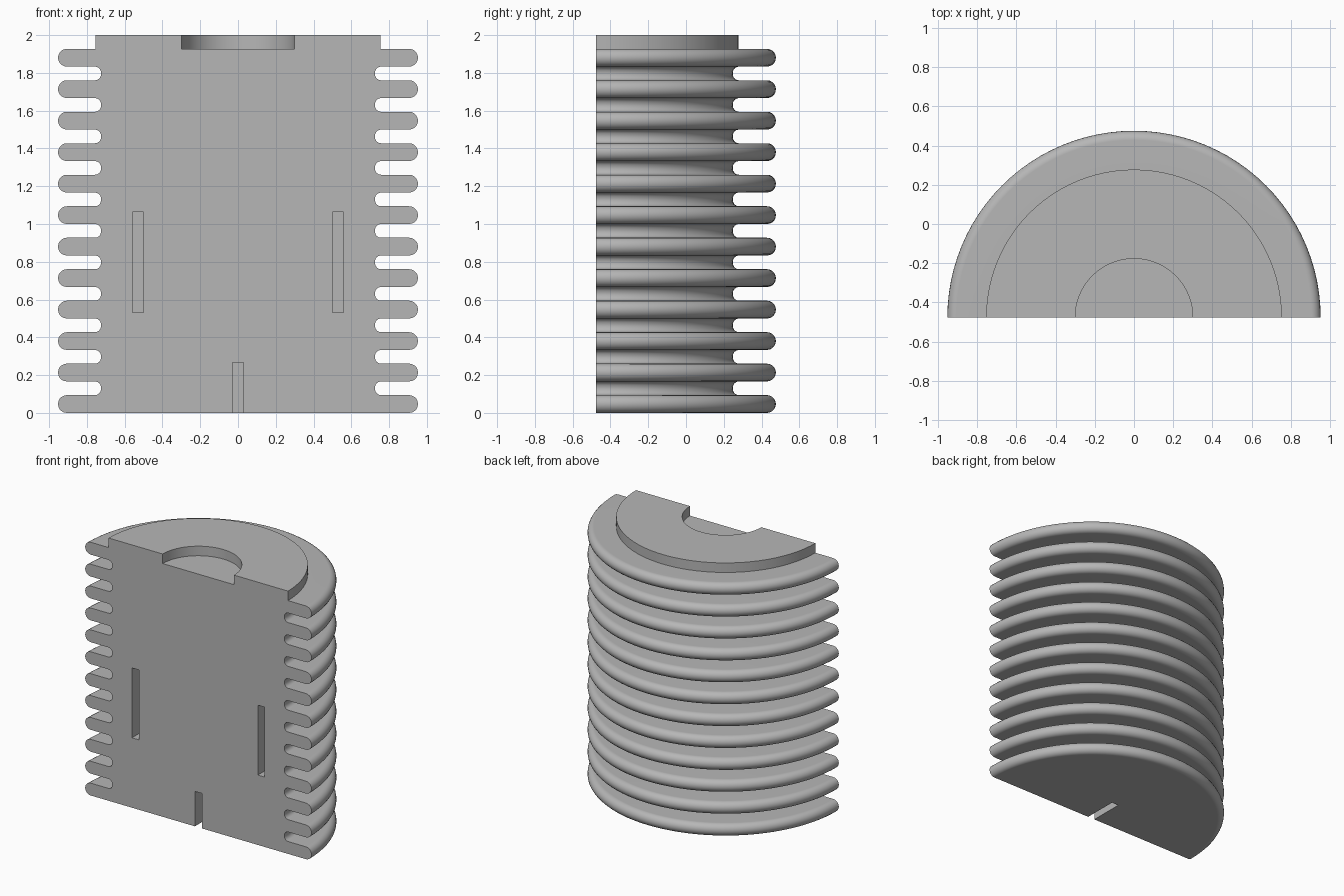
import bpy, bmesh
from math import pi, sin, cos
from mathutils import Vector

cube = bpy.data.objects.get("Cube")
if cube:
    bpy.data.objects.remove(cube, do_unlink=True)

FINS = 12
PITCH = 2.0 / FINS
FIN = 0.094               # fin thickness
R_FIN, R_CORE, R_GROOVE = 0.953, 0.755, 0.725
FILLET = 0.032
R_BORE = 0.30
BACK = 0.477              # flat face sits at y = -BACK
TAB = 0.266               # slot depth

grey = bpy.data.materials.new("light_grey")
grey.use_nodes = True
colour = (0.47, 0.47, 0.47, 1)
grey.diffuse_color = colour
grey.node_tree.nodes["Principled BSDF"].inputs["Base Color"].default_value = colour


def arc(cx, cz, r, a0, a1, n):
    return [(cx + r * cos(a0 + (a1 - a0) * i / n),
             cz + r * sin(a0 + (a1 - a0) * i / n)) for i in range(n + 1)]


# Half section: rounded fins with filleted grooves, stepped top and bore recess
profile = [(0, 0)]
for k in range(FINS):
    z = k * PITCH
    r = FIN / 2
    profile += arc(R_FIN - r, z + r, r, -pi / 2, pi / 2, 10)
    if k < FINS - 1:
        profile += arc(R_GROOVE + FILLET, z + FIN + FILLET, FILLET, -pi / 2, -pi, 4)
        profile += arc(R_GROOVE + FILLET, z + PITCH - FILLET, FILLET, pi, pi / 2, 4)
shelf = (FINS - 1) * PITCH + FIN
profile += [(R_CORE, shelf), (R_CORE, 2), (R_BORE, 2), (R_BORE, shelf), (0, shelf)]

# Revolve the section through half a turn and close the flat face
bm = bmesh.new()
start = [bm.verts.new((x, 0, z)) for x, z in profile]
edges = [bm.edges.new(pair) for pair in zip(start, start[1:])]
result = bmesh.ops.spin(bm, geom=start + edges, cent=(0, 0, 0), axis=(0, 0, 1),
                        angle=pi, steps=48, use_duplicate=False)
bmesh.ops.remove_doubles(bm, verts=bm.verts[:], dist=1e-5)
rim = [e for e in bm.edges if e.is_boundary]
bmesh.ops.contextual_create(bm, geom=rim)
for v in bm.verts:
    if abs(v.co.y) < 1e-4:
        v.co.y = 0
    v.co.y -= BACK
bmesh.ops.recalc_face_normals(bm, faces=bm.faces[:])
mesh = bpy.data.meshes.new("finned_half_body")
bm.to_mesh(mesh)
bm.free()
body = bpy.data.objects.new("finned_half_body", mesh)
bpy.context.collection.objects.link(body)
mesh.materials.append(grey)


def slot_cutter(name, x, z0, z1):
    bpy.ops.mesh.primitive_cube_add(size=1)
    ob = bpy.context.object
    ob.name = name
    low = Vector((x - 0.029, -BACK - 0.1, z0))
    high = Vector((x + 0.029, -BACK + TAB, z1))
    for v in ob.data.vertices:
        v.co = [low[i] if v.co[i] < 0 else high[i] for i in range(3)]
    ob.data.materials.append(grey)
    ob.hide_render = True
    return ob


# Alignment slots in the flat face
cutters = [slot_cutter("left_slot_cutter", 0.53, 2 * TAB, 4 * TAB),
           slot_cutter("right_slot_cutter", -0.53, 2 * TAB, 4 * TAB),
           slot_cutter("bottom_slot_cutter", 0, -0.1, TAB)]

bpy.ops.object.select_all(action='DESELECT')
body.select_set(True)
bpy.context.view_layer.objects.active = body
for cutter in cutters:
    mod = body.modifiers.new("slot", 'BOOLEAN')
    mod.operation = 'DIFFERENCE'
    mod.solver = 'EXACT'
    mod.object = cutter
    bpy.ops.object.modifier_apply(modifier=mod.name)
    bpy.data.objects.remove(cutter, do_unlink=True)

# Smooth rounds, crisp corners
bpy.ops.object.shade_smooth_by_angle(angle=pi / 6)
weighted = body.modifiers.new("even_normals", 'WEIGHTED_NORMAL')
weighted.keep_sharp = True
